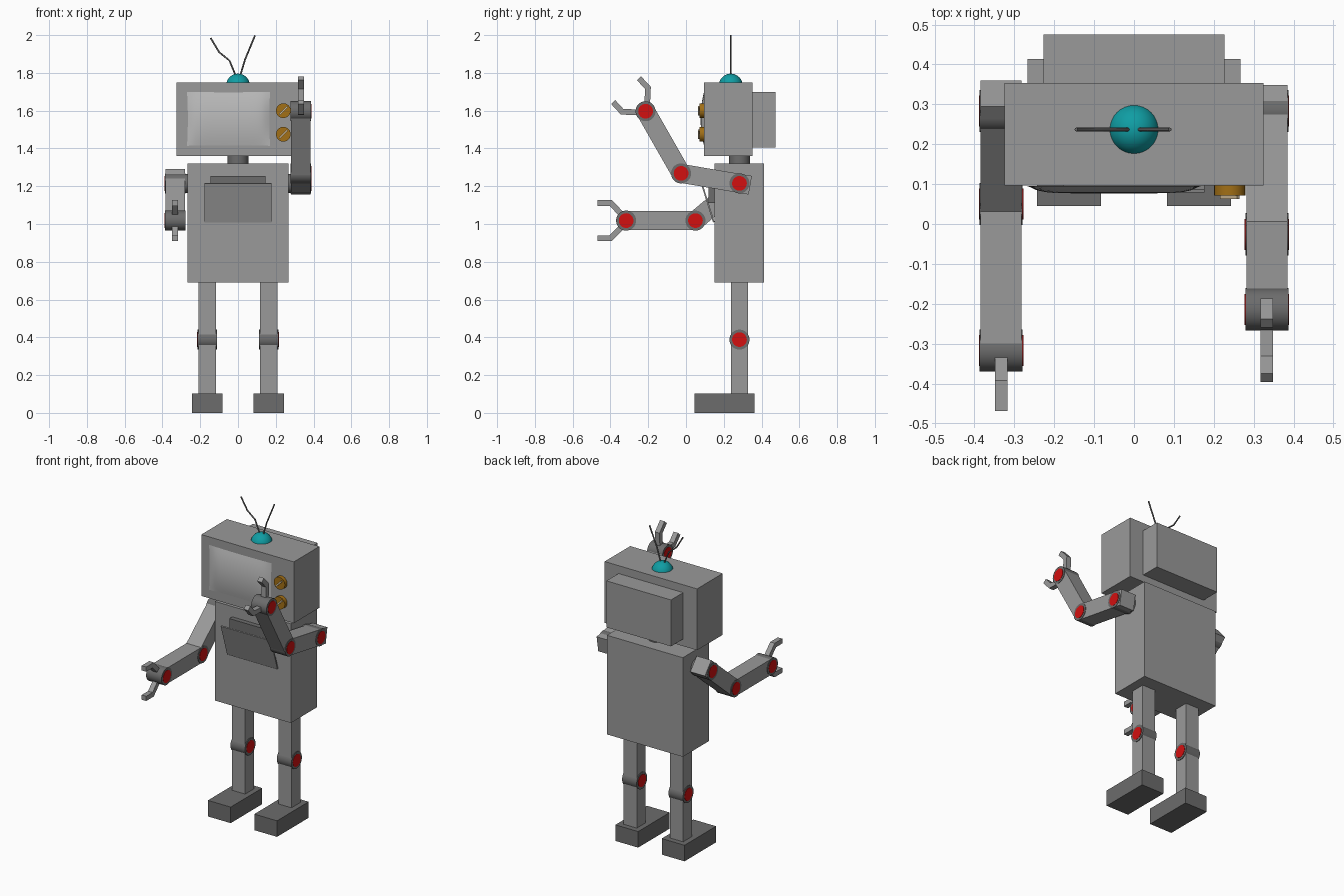
import bpy, bmesh, math
from mathutils import Vector, Matrix

if "Cube" in bpy.data.objects:
    bpy.data.objects.remove(bpy.data.objects["Cube"])


def material(name, rgb):
    m = bpy.data.materials.new(name)
    m.use_nodes = True
    m.diffuse_color = (*rgb, 1)
    m.node_tree.nodes["Principled BSDF"].inputs["Base Color"].default_value = (*rgb, 1)
    return m


GREY = material("body grey", (0.32, 0.32, 0.32))
DARK = material("dark grey", (0.15, 0.15, 0.15))
LIGHT = material("screen grey", (0.5, 0.5, 0.5))
RED = material("joint red", (0.65, 0.005, 0.005))
TEAL = material("dome teal", (0.005, 0.34, 0.37))
BROWN = material("knob amber", (0.36, 0.16, 0.008))
CREAM = material("marker cream", (0.6, 0.48, 0.3))


def finish(name, bm, mat, smooth=False):
    bmesh.ops.recalc_face_normals(bm, faces=bm.faces)
    me = bpy.data.meshes.new(name)
    bm.to_mesh(me)
    bm.free()
    me.materials.append(mat)
    ob = bpy.data.objects.new(name, me)
    bpy.context.collection.objects.link(ob)
    if smooth:
        bpy.ops.object.select_all(action='DESELECT')
        ob.select_set(True)
        bpy.context.view_layer.objects.active = ob
        bpy.ops.object.shade_smooth_by_angle(angle=math.radians(35))
    return ob


def box(name, lo, hi, mat=GREY):
    """Axis-aligned box between two corners."""
    lo, hi = Vector(lo), Vector(hi)
    bm = bmesh.new()
    bmesh.ops.create_cube(bm, size=1, matrix=Matrix.Translation((lo + hi) / 2)
                          @ Matrix.Diagonal((*(hi - lo), 1)))
    return finish(name, bm, mat)


def cylinder(name, a, b, r, mat, sides=32):
    """Cylinder from point a to point b."""
    a, b = Vector(a), Vector(b)
    d = b - a
    bm = bmesh.new()
    bmesh.ops.create_cone(bm, cap_ends=True, segments=sides, radius1=r, radius2=r, depth=d.length,
                          matrix=Matrix.Translation((a + b) / 2)
                          @ d.to_track_quat('Z', 'Y').to_matrix().to_4x4())
    return finish(name, bm, mat, True)


def ribbon(name, path, x, width, thick, mat=GREY):
    """Bar of rectangular section along a mitred (y, z) path."""
    pts = [Vector(p) for p in path]
    bm = bmesh.new()
    rings = []
    for i, p in enumerate(pts):
        dirs = [(pts[j + 1] - pts[j]).normalized() for j in (i - 1, i) if 0 <= j < len(pts) - 1]
        t = sum(dirs, Vector((0, 0))).normalized()
        n = Vector((-t.y, t.x)) * thick / 2 / t.dot(dirs[0])
        rings.append([bm.verts.new((x + sx * width / 2, *(p + n * sn)))
                      for sx, sn in ((-1, -1), (1, -1), (1, 1), (-1, 1))])
    for r0, r1 in zip(rings, rings[1:]):
        for k in range(4):
            bm.faces.new((r0[k], r0[k - 1], r1[k - 1], r1[k]))
    bm.faces.new(rings[0])
    bm.faces.new(rings[-1])
    return finish(name, bm, mat)


def joint(name, x, p, half):
    """Dark pivot with a red disc on each face."""
    cylinder(name, (x - half, *p), (x + half, *p), 0.053, DARK)
    for s in (-1, 1):
        cylinder(name + "_disc", (x + s * (half - 0.004), *p), (x + s * (half + 0.002), *p), 0.039, RED)


# Torso, with the tray and its open flap
box("torso", (-0.267, 0.15, 0.69), (0.267, 0.413, 1.32))
box("tray", (-0.145, 0.12, 1.11), (0.145, 0.16, 1.255), DARK)
ribbon("tray_flap", [(0.147, 1.01), (0.083, 1.215)], 0, 0.354, 0.008)

# Head
cylinder("neck", (0, 0.283, 1.3), (0, 0.283, 1.38), 0.055, DARK)
box("head", (-0.325, 0.096, 1.36), (0.325, 0.353, 1.75))
box("head_back", (-0.227, 0.34, 1.405), (0.227, 0.475, 1.70))

# Bulging screen
bm = bmesh.new()
bmesh.ops.create_grid(bm, x_segments=20, y_segments=12, size=1)
for v in bm.verts:
    u, w = v.co.x, v.co.y
    bulge = (1 - w * w) * (1 - u ** 8)
    v.co = (-0.05 + 0.22 * u * (1 - 0.02 * (1 - w * w)), 0.095 - 0.018 * bulge,
            1.557 + 0.143 * w * (1 - 0.02 * (1 - u * u)))
finish("screen", bm, LIGHT, True)

# Knobs with diagonal markers
for z in (1.60, 1.475):
    cylinder("knob", (0.24, 0.1, z), (0.24, 0.072, z), 0.039, BROWN)
    marker = box("knob_marker", (-0.03, -0.005, -0.005), (0.03, 0.005, 0.005), CREAM)
    marker.location = (0.24, 0.068, z)
    marker.rotation_euler.y = -math.radians(45)

# Dome and bent antennas
bm = bmesh.new()
bmesh.ops.create_uvsphere(bm, u_segments=32, v_segments=16, radius=0.063,
                          matrix=Matrix.Translation((0, 0.237, 1.733)))
finish("dome", bm, TEAL, True)
for name, path in (("right_antenna", [(-0.01, 1.78), (-0.045, 1.865), (-0.1, 1.91), (-0.145, 1.985)]),
                   ("left_antenna", [(0.01, 1.78), (0.037, 1.87), (0.09, 1.998)])):
    cu = bpy.data.curves.new(name, 'CURVE')
    cu.dimensions = '3D'
    cu.bevel_depth = 0.0045
    cu.bevel_resolution = 2
    cu.use_fill_caps = True
    sp = cu.splines.new('POLY')
    sp.points.add(len(path) - 1)
    for pt, (x, z) in zip(sp.points, path):
        pt.co = (x, 0.237, z, 1)
    cu.materials.append(DARK)
    bpy.context.collection.objects.link(bpy.data.objects.new(name, cu))

# Legs and feet
for side, s in (("left", 1), ("right", -1)):
    x = s * 0.163
    box(side + "_leg", (x - 0.0465, 0.238, 0.09), (x + 0.0465, 0.328, 0.7))
    joint(side + "_knee", x, (0.283, 0.388), 0.051)
    box(side + "_foot", (x - 0.08, 0.045, 0), (x + 0.08, 0.362, 0.102), DARK)


def arm(side, s, elbow, wrist, hand):
    """Two-part arm in a (y, z) plane; hand is the direction of the claw."""
    x = s * 0.333
    shoulder, elbow, wrist = Vector((0.283, 1.215)), Vector(elbow), Vector(wrist)
    back = shoulder - (elbow - shoulder).normalized() * 0.058
    ribbon(side + "_upper_arm", [back, elbow], x, 0.103, 0.1)
    ribbon(side + "_forearm", [elbow, wrist], x, 0.103, 0.1)
    cylinder(side + "_axle", (s * 0.25, *shoulder), (s * 0.3, *shoulder), 0.05, DARK)
    for part, p in (("shoulder", shoulder), ("elbow", elbow), ("wrist", wrist)):
        joint(f"{side}_{part}", x, p, 0.054)
    d = Vector(hand).normalized()
    n = Vector((-d.y, d.x))
    for k in (-1, 1):
        path = [wrist + d * u + n * k * v for u, v in ((0.02, 0.03), (0.082, 0.093), (0.152, 0.093))]
        ribbon(side + "_claw", path, x, 0.032, 0.03)


arm("left", 1, (-0.026, 1.268), (-0.214, 1.597), (-0.185, 0.2))
arm("right", -1, (0.05, 1.018), (-0.317, 1.018), (-1, 0))
